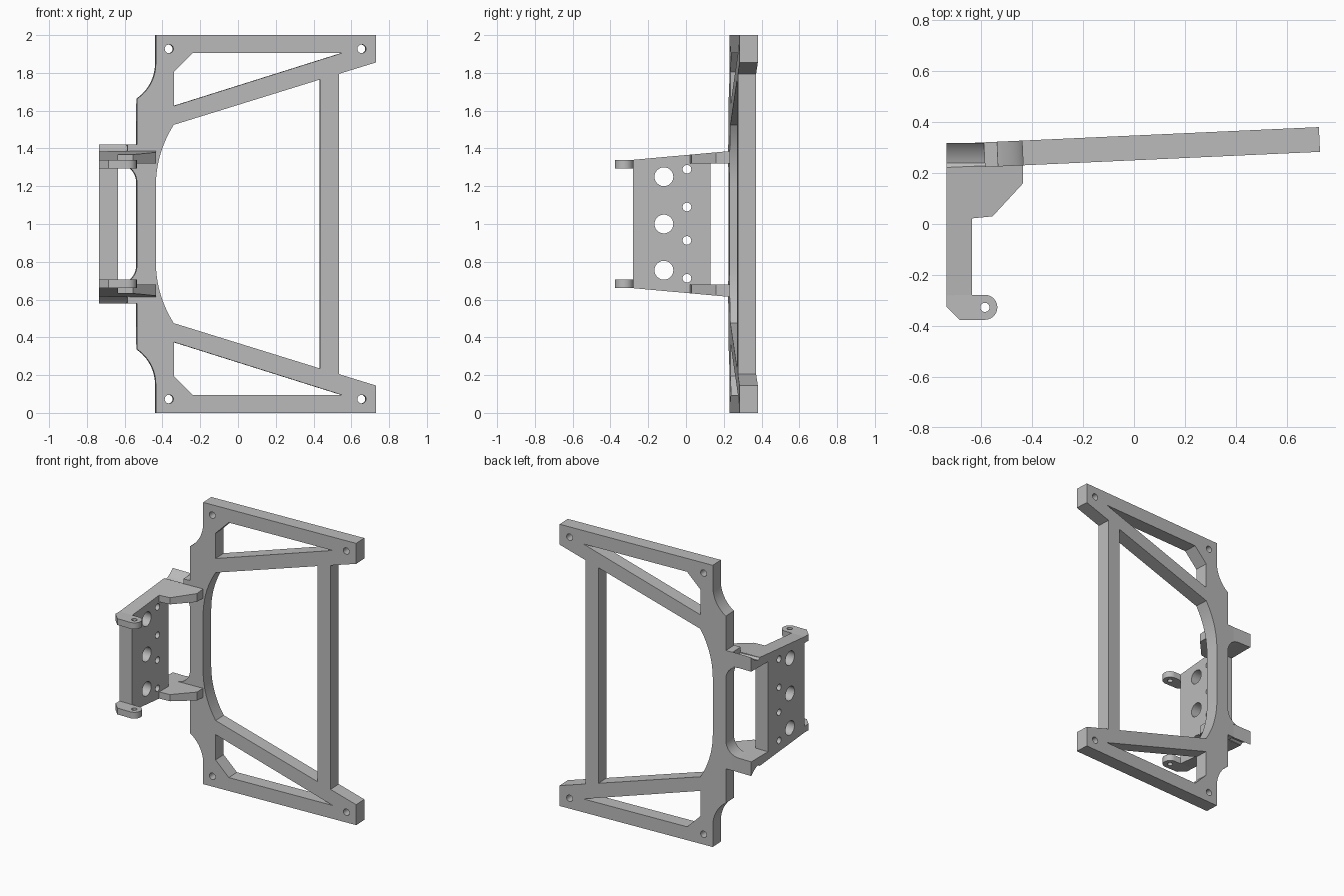
import bpy, bmesh, math

cube = bpy.data.objects.get("Cube")
if cube:
    bpy.data.objects.remove(cube, do_unlink=True)

grey = bpy.data.materials.new("mid grey")
grey.use_nodes = True
colour = (0.5, 0.5, 0.5, 1)
grey.diffuse_color = colour
grey.node_tree.nodes["Principled BSDF"].inputs["Base Color"].default_value = colour


def arc(cu, cv, r, start, end, n=12):
    """Points on an arc, angles in degrees."""
    angles = [math.radians(start + (end - start) * i / n) for i in range(n + 1)]
    return [(cu + r * math.cos(a), cv + r * math.sin(a)) for a in angles]


def circle(cu, cv, r):
    return arc(cu, cv, r, 0, 345, 23)


def flip(points):
    """Mirror an outline about mid height."""
    return [(u, 2 - v) for u, v in reversed(points)]


def slab(name, loops, place, mirrored=False):
    """Extrude an outline with holes, then place each (u, v, w in 0..1)."""
    curve = bpy.data.curves.new(name, "CURVE")
    curve.dimensions = "2D"
    curve.fill_mode = "BOTH"
    curve.extrude = 0.5
    for loop in loops:
        spline = curve.splines.new("POLY")
        spline.points.add(len(loop) - 1)
        for p, (u, v) in zip(spline.points, loop):
            p.co = (u, v, 0, 1)
        spline.use_cyclic_u = True
    temp = bpy.data.objects.new(name + "_outline", curve)
    bpy.context.collection.objects.link(temp)
    graph = bpy.context.evaluated_depsgraph_get()
    mesh = bpy.data.meshes.new_from_object(temp.evaluated_get(graph))
    bpy.data.objects.remove(temp, do_unlink=True)
    bm = bmesh.new()
    bm.from_mesh(mesh)
    bmesh.ops.remove_doubles(bm, verts=bm.verts, dist=0.0001)
    for v in bm.verts:
        x, y, z = place(v.co.x, v.co.y, v.co.z + 0.5)
        v.co = (x, y, 2 - z if mirrored else z)
    bmesh.ops.recalc_face_normals(bm, faces=bm.faces)
    bm.to_mesh(mesh)
    bm.free()
    mesh.name = name
    mesh.materials.clear()
    mesh.materials.append(grey)
    obj = bpy.data.objects.new(name, mesh)
    bpy.context.collection.objects.link(obj)
    bpy.context.view_layer.objects.active = obj
    obj.select_set(True)
    bpy.ops.object.shade_smooth_by_angle(angle=math.radians(25))
    obj.select_set(False)


# Main frame, slightly turned about the vertical
SLOPE, THICK = 0.0455, 0.097


def on_frame(u, v, w):
    return u - SLOPE * THICK * w, 0.25 + SLOPE * u + THICK * w, v


upper_edge = ([(0.535, 1.795), (0.73, 1.855), (0.73, 2), (-0.435, 2)]
              + arc(-0.66, 1.85, 0.225, 0, -56)
              + [(-0.535, 1.42), (-0.585, 1.42), (-0.585, 1.32)]
              + arc(-0.635, 1.22, 0.1, 90, 0))
window = [(0.435, 1.765)] + arc(0.168, 1.2, 0.603, 147.4, 180)
triangle = [(-0.34, 1.625), (0.55, 1.905), (-0.24, 1.905), (-0.34, 1.805)]
loops = [upper_edge + flip(upper_edge), window + flip(window),
         triangle, flip(triangle)]
for x in (-0.365, 0.655):
    for z in (0.073, 1.927):
        loops.append(circle(x, z, 0.023))
slab("main_frame", loops, on_frame)

# Upright bracket plate with its bolt holes
plate = [(-0.28, 0.67), (0.13, 0.67), (0.13, 1.33), (-0.28, 1.33)]
holes = [circle(-0.117, z, 0.05) for z in (0.755, 1, 1.25)]
holes += [circle(0.005, z, 0.023) for z in (0.713, 0.913, 1.09, 1.29)]
slab("bracket_plate", [plate] + holes, lambda u, v, w: (-0.735 + 0.1 * w, u, v))

# Parts repeated at the top and bottom of the bracket
side = [(-0.735, -0.28), (-0.635, -0.28), (-0.635, 0.022), (-0.555, 0.03),
        (-0.435, 0.16), (-0.435, 0.235), (-0.735, 0.222)]
lug = ([(-0.735, -0.28), (-0.735, -0.325), (-0.685, -0.376)]
       + arc(-0.585, -0.327, 0.049, -90, 90))
ramp = [(0.318, 1.32), (0.22, 1.32), (0.22, 1.385)] + arc(0.2, 1.52, 0.154, -75, -40, 8)

for word, low in (("upper", False), ("lower", True)):
    slab(word + "_side_arm", [side],
         lambda u, v, w: (u, v, 1.32 + w * (0.045 + 0.09 * v)), low)
    slab(word + "_lug", [lug, circle(-0.585, -0.327, 0.018)],
         lambda u, v, w: (u, v, 1.295 + 0.045 * w), low)
    slab(word + "_ramp", [ramp],
         lambda u, v, w: (-0.735 + 0.15 * w, u, v), low)
